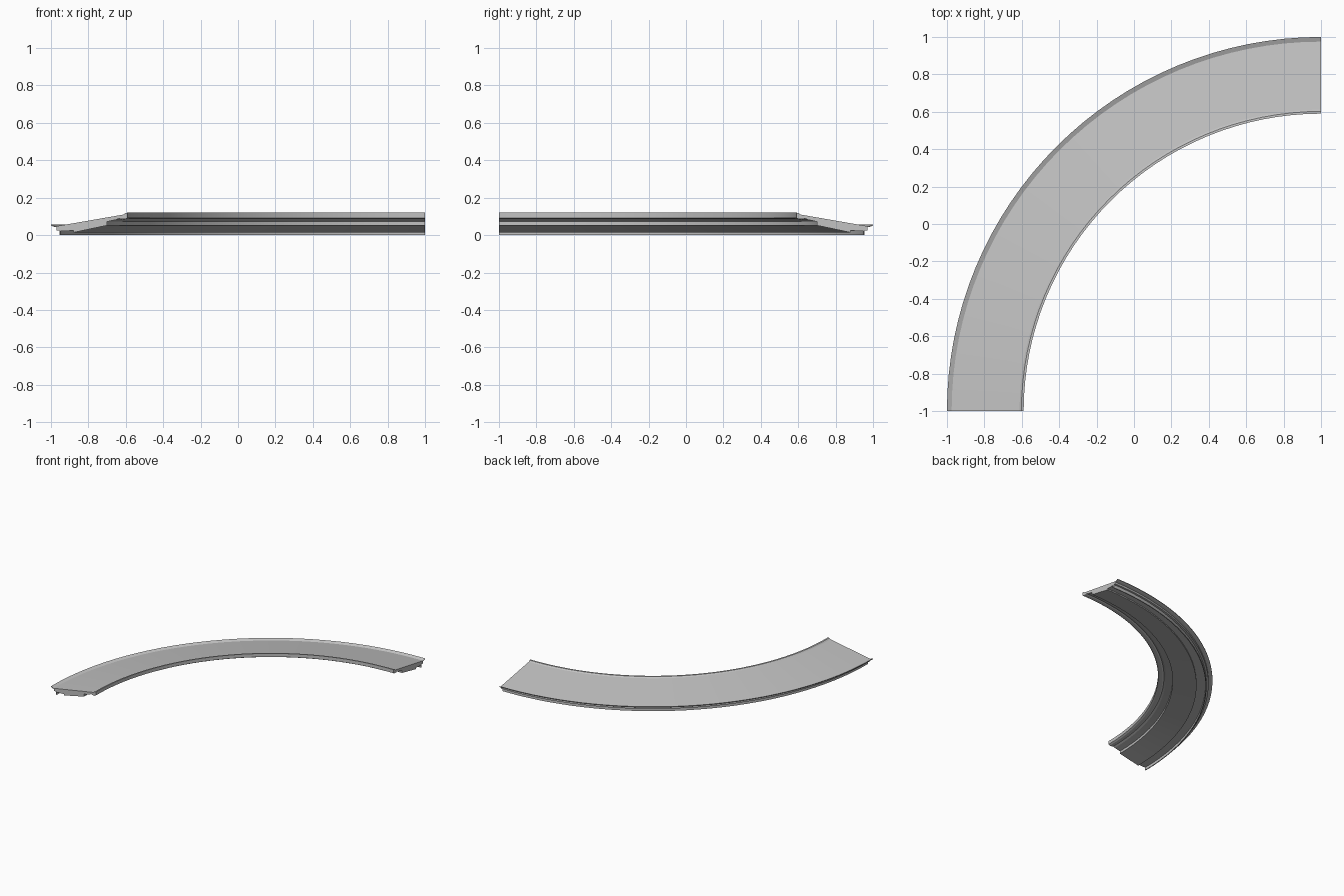
import bpy
import bmesh
from math import cos, sin, pi, radians

SEGMENTS = 32
CENTRE = (1.0, -1.0)

cube = bpy.data.objects.get("Cube")
if cube:
    bpy.data.objects.remove(cube, do_unlink=True)

grey = bpy.data.materials.new("light_grey")
grey.use_nodes = True
colour = (0.54, 0.54, 0.54, 1.0)
grey.diffuse_color = colour
grey.node_tree.nodes["Principled BSDF"].inputs["Base Color"].default_value = colour

# Moulding cross-section as (radius, height)
profile = [
    # raised outer lip, sloping top and inner crest
    (2.0, 0.057), (1.975, 0.047), (1.612, 0.110), (1.602, 0.119), (1.59, 0.12),
    # inner edge with its hanging tooth
    (1.59, 0.092), (1.602, 0.085), (1.625, 0.085), (1.635, 0.09), (1.65, 0.083),
    # thick central rib under the slab
    (1.70, 0.072), (1.70, 0.052), (1.88, 0.014), (1.88, 0.024),
    # thin outer leg and stepped outer edge
    (1.948, 0.022), (1.948, 0.0), (1.955, 0.0), (1.955, 0.026),
    (1.971, 0.026), (1.971, 0.042), (1.99, 0.046), (2.0, 0.051),
]

# Sweep the cross-section through a quarter turn
bm = bmesh.new()
rings = []
for i in range(SEGMENTS + 1):
    a = pi / 2 + (pi / 2) * i / SEGMENTS
    rings.append([bm.verts.new((CENTRE[0] + r * cos(a), CENTRE[1] + r * sin(a), z))
                  for r, z in profile])
count = len(profile)
for first, second in zip(rings, rings[1:]):
    for j in range(count):
        k = (j + 1) % count
        bm.faces.new((first[j], first[k], second[k], second[j]))

# Flat end caps
bm.faces.new(rings[0])
bm.faces.new(list(reversed(rings[-1])))
bmesh.ops.recalc_face_normals(bm, faces=bm.faces)

mesh = bpy.data.meshes.new("curved_moulding")
bm.to_mesh(mesh)
bm.free()
mesh.materials.append(grey)
moulding = bpy.data.objects.new("curved_moulding", mesh)
bpy.context.collection.objects.link(moulding)

# Smooth along the curve, crisp across the steps
bpy.ops.object.select_all(action="DESELECT")
moulding.select_set(True)
bpy.context.view_layer.objects.active = moulding
bpy.ops.object.shade_smooth_by_angle(angle=radians(12))
